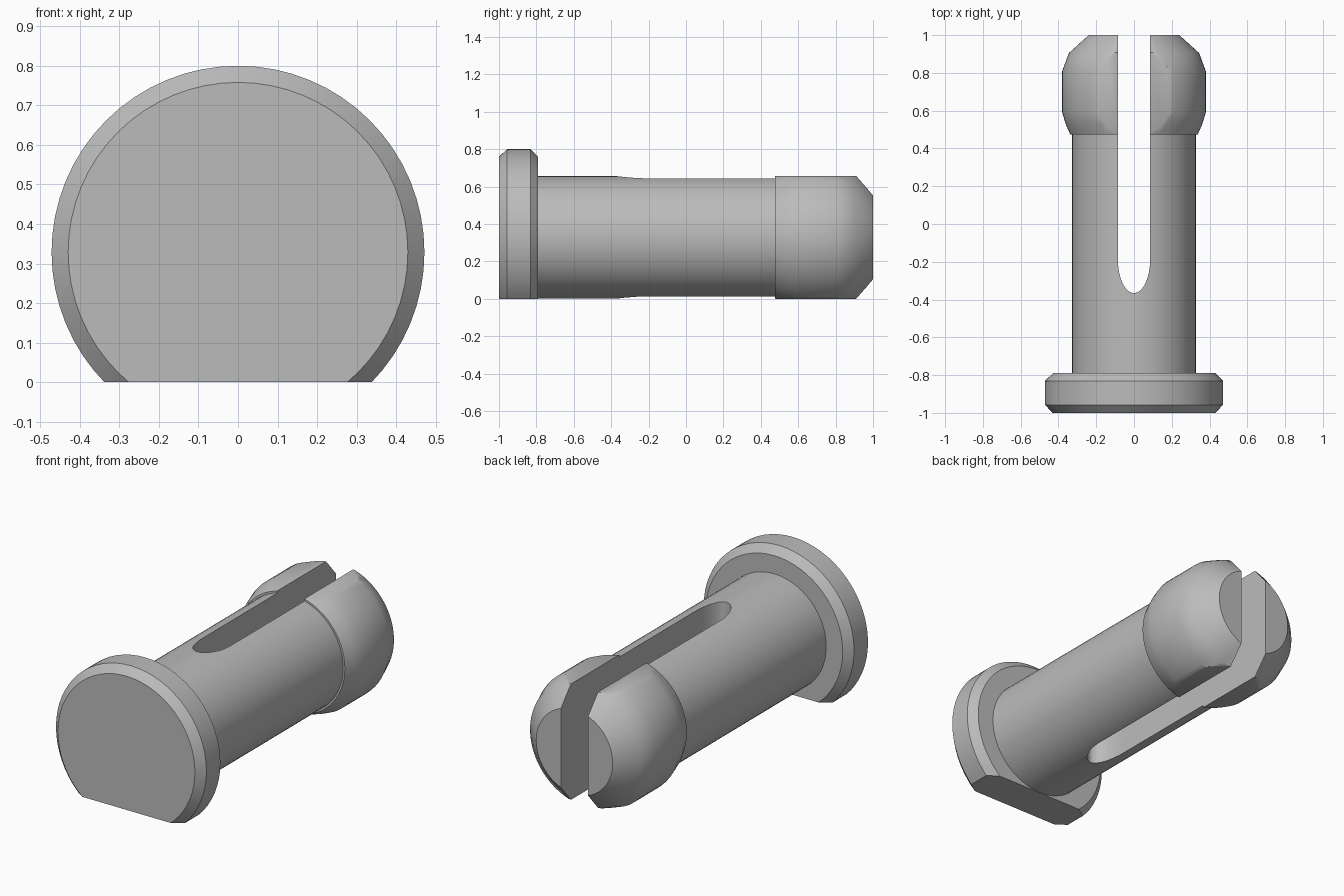
import bpy, bmesh, math
from mathutils import Vector

if "Cube" in bpy.data.objects:
    bpy.data.objects.remove(bpy.data.objects["Cube"])

AXIS = 0.3285      # height of the pin axis, also half the distance between flats
SEGMENTS = 64

grey = bpy.data.materials.new("plain grey")
grey.use_nodes = True
colour = (0.5, 0.5, 0.5, 1)
grey.diffuse_color = colour
grey.node_tree.nodes["Principled BSDF"].inputs["Base Color"].default_value = colour


def add_object(name, bm):
    bmesh.ops.recalc_face_normals(bm, faces=bm.faces[:])
    mesh = bpy.data.meshes.new(name)
    bm.to_mesh(mesh)
    bm.free()
    mesh.materials.append(grey)
    obj = bpy.data.objects.new(name, mesh)
    bpy.context.collection.objects.link(obj)
    return obj


def lathe(profile):
    """Closed solid turned about the y axis from (radius, y) points."""
    bm = bmesh.new()
    rings = []
    for r, y in profile:
        angles = [math.tau * i / SEGMENTS for i in range(SEGMENTS)]
        rings.append([bm.verts.new((r * math.sin(a), y, AXIS + r * math.cos(a))) for a in angles])
    for a, b in zip(rings, rings[1:]):
        for i in range(SEGMENTS):
            j = (i + 1) % SEGMENTS
            bm.faces.new((a[i], a[j], b[j], b[i]))
    bm.faces.new(rings[0])
    bm.faces.new(rings[-1])
    return bm


def cut_flat(bm, z, direction, y_min, y_max):
    """Slice a flat on the stretch of the pin between y_min and y_max."""
    inside = lambda e: all(y_min < v.co.y < y_max for v in e.verts)
    geom = [v for v in bm.verts if y_min < v.co.y < y_max]
    geom += [e for e in bm.edges if inside(e)] + [f for f in bm.faces if inside(f)]
    cut = bmesh.ops.bisect_plane(bm, geom=geom, dist=1e-5, plane_co=(0, 0, z),
                                 plane_no=(0, 0, direction), clear_outer=True)
    edges = [e for e in cut["geom_cut"] if isinstance(e, bmesh.types.BMEdge)]
    bmesh.ops.holes_fill(bm, edges=edges, sides=0)


# Chamfered head, shaft and bulged tip in one turned profile
pin_bm = lathe([
    (0.43, -1), (0.472, -0.957), (0.472, -0.832), (0.43, -0.79),
    (0.327, -0.79), (0.327, 0.475),
    (0.338, 0.475), (0.362, 0.53), (0.38, 0.59), (0.38, 0.81), (0.345, 0.905), (0.24, 1),
])
cut_flat(pin_bm, 0, -1, -1.1, -0.7)
# The tip's step ring starts on the shaft, so its range reaches just below the step
cut_flat(pin_bm, 0, -1, 0.47, 1.1)
cut_flat(pin_bm, 2 * AXIS, 1, 0.47, 1.1)
pin = add_object("split_pin", pin_bm)

# Slot with an elliptical inner end
slot_bm = bmesh.new()
outline = [(0.085, 1.2)]
outline += [(0.085 * math.cos(t), -0.19 - 0.176 * math.sin(t))
            for t in (math.pi * i / 16 for i in range(17))]
outline.append((-0.085, 1.2))
base = slot_bm.faces.new([slot_bm.verts.new((x, y, -0.5)) for x, y in outline])
grown = bmesh.ops.extrude_face_region(slot_bm, geom=[base])
bmesh.ops.translate(slot_bm, vec=Vector((0, 0, 2)),
                    verts=[v for v in grown["geom"] if isinstance(v, bmesh.types.BMVert)])
slot = add_object("slot_cutter", slot_bm)
slot.hide_render = True

boolean = pin.modifiers.new("slot", 'BOOLEAN')
boolean.operation = 'DIFFERENCE'
boolean.solver = 'EXACT'
boolean.object = slot

bpy.ops.object.select_all(action='DESELECT')
bpy.context.view_layer.objects.active = pin
pin.select_set(True)
bpy.ops.object.modifier_apply(modifier="slot")
bpy.data.objects.remove(slot)
bpy.ops.object.shade_smooth_by_angle(angle=math.radians(31))
